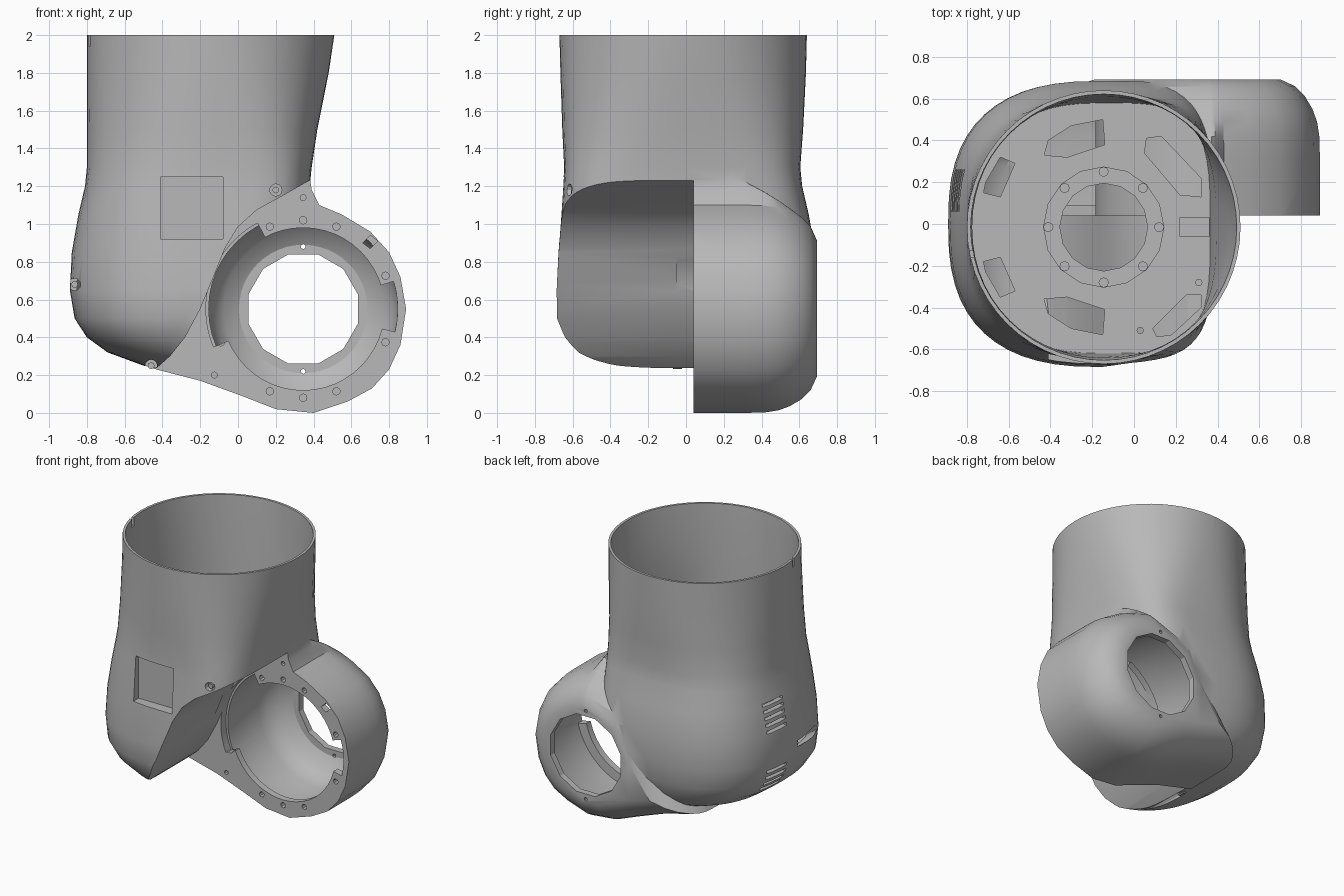
import bpy, bmesh, math

cube = bpy.data.objects.get("Cube")
if cube:
    bpy.data.objects.remove(cube, do_unlink=True)

grey = bpy.data.materials.new("light grey")
grey.use_nodes = True
COLOUR = (0.48, 0.48, 0.48, 1)
grey.diffuse_color = COLOUR
grey.node_tree.nodes["Principled BSDF"].inputs["Base Color"].default_value = COLOUR

HUB_X, HUB_Z, SPLIT = 0.345, 0.55, 0.04
TUBE_X, TUBE_Y = -0.145, -0.015


def loft(name, rings):
    """Closed solid through equal-length rings, capped at both ends."""
    bm = bmesh.new()
    loops = [[bm.verts.new(p) for p in ring] for ring in rings]
    n = len(loops[0])
    for a, b in zip(loops, loops[1:]):
        for i in range(n):
            j = (i + 1) % n
            bm.faces.new((a[i], a[j], b[j], b[i]))
    bm.faces.new(loops[0])
    bm.faces.new(loops[-1])
    bmesh.ops.recalc_face_normals(bm, faces=bm.faces)
    mesh = bpy.data.meshes.new(name)
    bm.to_mesh(mesh)
    bm.free()
    mesh.materials.append(grey)
    obj = bpy.data.objects.new(name, mesh)
    bpy.context.collection.objects.link(obj)
    return obj


def combine(obj, other, operation="DIFFERENCE"):
    """Apply a boolean and remove the second solid."""
    mod = obj.modifiers.new("combine", "BOOLEAN")
    mod.operation, mod.object, mod.solver = operation, other, "EXACT"
    bpy.context.view_layer.objects.active = obj
    bpy.ops.object.modifier_apply(modifier=mod.name)
    bpy.data.objects.remove(other, do_unlink=True)


def prism_y(points, y0, y1):
    return loft("cutter", [[(x, y, z) for x, z in points] for y in (y0, y1)])


def prism_z(points, z0, z1):
    return loft("cutter", [[(x, y, z) for x, y in points] for z in (z0, z1)])


def box(x0, x1, y0, y1, z0, z1):
    return prism_z([(x0, y0), (x1, y0), (x1, y1), (x0, y1)], z0, z1)


def circle(cx, cy, r, n=12, turn=0.0):
    angles = [turn + math.tau * i / n for i in range(n)]
    return [(cx + r * math.cos(a), cy + r * math.sin(a)) for a in angles]


def sector(r0, r1, start, end, n=16):
    angles = [math.radians(start + (end - start) * i / n) for i in range(n + 1)]
    path = [(r1, a) for a in angles] + [(r0, a) for a in reversed(angles)]
    return [(HUB_X + r * math.cos(a), HUB_Z + r * math.sin(a)) for r, a in path]


def hub(profile, n=48, turn=0.0):
    """Solid of revolution around the hub axis from (y, radius) pairs."""
    return loft("hub", [[(x, y, z) for x, z in circle(HUB_X, HUB_Z, r, n, turn)]
                        for y, r in profile])


# Rows: height, left, right, front, back, squareness of the right side
BODY = [(0.2, -0.25, 0.38, -0.40, 0.42, 3), (0.25, -0.50, 0.38, -0.50, 0.50, 3),
        (0.32, -0.69, 0.38, -0.59, 0.58, 3.5), (0.4, -0.80, 0.38, -0.645, 0.63, 4),
        (0.5, -0.865, 0.38, -0.685, 0.665, 4), (0.65, -0.89, 0.38, -0.685, 0.685, 4),
        (0.85, -0.88, 0.38, -0.675, 0.685, 4), (1.05, -0.845, 0.38, -0.66, 0.65, 4),
        (1.2, -0.81, 0.38, -0.65, 0.615, 4), (1.3, -0.80, 0.39, -0.645, 0.605, 3.6),
        (1.5, -0.80, 0.42, -0.655, 0.62, 2.8), (1.8, -0.80, 0.48, -0.665, 0.635, 2.2),
        (2.0, -0.80, 0.51, -0.67, 0.64, 2)]


def section(row, inset, z=None, n=56):
    """Rounded outline, blunter on the right of the tube axis than on the left."""
    height, x0, x1, y0, y1, right_power = row
    cy = (y0 + y1) / 2
    ring = []
    for i in range(n):
        c, s = math.cos(math.tau * i / n), math.sin(math.tau * i / n)
        power = right_power if c > 0 else 2 + (right_power - 2) * 0.3
        half = (x1 - TUBE_X if c > 0 else TUBE_X - x0) - inset
        ring.append((TUBE_X + half * math.copysign(abs(c) ** (2 / power), c),
                     cy + ((y1 - y0) / 2 - inset) * math.copysign(abs(s) ** (2 / power), s),
                     height if z is None else z))
    return ring


# Outer body and neck
housing = loft("joint_housing", [section(r, 0) for r in BODY])

# Rounded rear housing; its upper shoulder tucks in towards the back
outline = [(0.375, 1.28), (0.39, 1.18), (0.43, 1.1), (0.55, 1.05), (0.70, 0.96), (0.80, 0.85),
           (0.86, 0.72), (0.89, 0.55), (0.86, 0.36), (0.80, 0.23), (0.71, 0.13), (0.58, 0.06),
           (0.40, 0.0), (0.20, 0.02), (0.02, 0.09), (-0.2, 0.17), (-0.47, 0.24),
           (-0.55, 0.6), (-0.3, 1.25)]


def rear_ring(y, scale, limit):
    ring = []
    for x, z in outline:
        dx, dz = x - HUB_X, z - HUB_Z
        k = scale * (min(1, limit / math.hypot(dx, dz)) if dz > 0.01 else 1)
        ring.append((HUB_X + dx * k, y, HUB_Z + dz * k))
    return ring


rear = loft("rear", [rear_ring(*row) for row in (
    (SPLIT, 1, 1.2), (0.2, 1, 0.73), (0.32, 1, 0.67), (0.42, 0.995, 0.62), (0.49, 0.975, 0.59),
    (0.55, 0.935, 0.57), (0.61, 0.87, 0.56), (0.66, 0.78, 0.56), (0.693, 0.65, 0.56))])
combine(housing, rear, "UNION")

# Swept cut that clears the front of the hub
sweep = [(0.42, 1.25), (0.36, 1.22), (0.22, 1.14), (0.1, 1.075), (0.0, 0.985), (-0.07, 0.87),
         (-0.13, 0.72), (-0.2, 0.55), (-0.28, 0.4), (-0.36, 0.3), (-0.45, 0.22), (-0.5, 0.1)]
corner = [(1.2, -0.1), (1.2, 1.25)]
combine(housing, prism_y(sweep + corner, -1, SPLIT))

# Body hollow, leaving the sweep wall, hub wall, webs and pocket backing
hollow = loft("hollow", [section(BODY[1], 0.06, 0.29)]
              + [section(r, 0.035) for r in BODY[2:8]] + [section(BODY[8], 0.035, 1.22)])
combine(hollow, prism_y([(x - 0.035, z + 0.02) for x, z in sweep]
                        + [(1.2, -0.1), (1.2, 1.27)], -1, SPLIT + 0.001))
combine(hollow, hub([(-0.1, 0.53), (0.9, 0.53)]))
webs = [[(-0.5, 0.1), (-0.42, 0.26), (-0.16, 0.42), (0.1, 0.4), (0.1, 0.1)],
        [(0.08, 0.98), (0.14, 1.09), (0.36, 1.23), (0.6, 1.23), (0.5, 0.9)]]
for web in webs:
    combine(hollow, prism_y(web, SPLIT - 0.01, 0.09))
combine(hollow, box(-0.45, -0.04, -0.8, -0.54, 0.88, 1.3))
combine(housing, hollow)

# Open neck above the floor plate
neck = [section(BODY[9], 0.025, 1.26)] + [section(r, 0.025) for r in BODY[10:12]]
neck += [section(BODY[12], 0.018), section(BODY[12], 0.018, 2.1)]
combine(housing, loft("neck", neck))

# Hub cavity, flange gaps and rear opening
combine(housing, hub([(-0.1, 0.43), (0.09, 0.43), (0.0901, 0.5), (0.46, 0.5),
                      (0.54, 0.47), (0.6, 0.42), (0.645, 0.34)]))
combine(housing, hub([(0.5, 0.3), (0.9, 0.3)], 12, math.pi / 12))
for start, end, reach in ((118, 203, 0.515), (-14, 17, 0.5)):
    combine(housing, prism_y(sector(0.4, reach, start, end), -0.05, 0.1))

# Flange bolt holes and rear pin holes
for angle in (90, 68, 112, 22, -22, -68, -90, -112, -158):
    a = math.radians(angle)
    x, z = HUB_X + 0.47 * math.cos(a), HUB_Z + 0.47 * math.sin(a)
    combine(housing, prism_y(circle(x, z, 0.02, 8), 0, 0.085))
for x, z in ((-0.125, 0.2), (0.345, 1.14)):
    combine(housing, prism_y(circle(x, z, 0.016, 8), 0, 0.085))
for side in (-1, 1):
    combine(housing, prism_y(circle(HUB_X, HUB_Z + side * 0.33, 0.013, 8), 0.4, 0.8))
combine(housing, prism_y([(0.66, 0.9), (0.70, 0.87), (0.74, 0.91), (0.70, 0.94)], 0, 0.1))

# Raised ring, centre hole and bolts on the floor plate
combine(housing, prism_z(circle(TUBE_X, TUBE_Y, 0.29, 16), 1.24, 1.285), "UNION")
combine(housing, prism_z(circle(TUBE_X, TUBE_Y, 0.21, 16), 1.15, 1.35))
for i in range(8):
    a = math.pi * i / 4
    spot = circle(TUBE_X + 0.265 * math.cos(a), TUBE_Y + 0.265 * math.sin(a), 0.022, 8)
    combine(housing, prism_z(spot, 1.265, 1.35))

# Floor plate slots
large = [(-0.43, 0.33), (-0.41, 0.4), (-0.3, 0.47), (-0.15, 0.5), (-0.14, 0.38), (-0.32, 0.32)]
small = [(-0.72, 0.15), (-0.71, 0.2), (-0.64, 0.32), (-0.57, 0.29), (-0.64, 0.13)]
slots = [large, small] + [[(x, 2 * TUBE_Y - y) for x, y in s] for s in (large, small)]
slots += [[(0.05, 0.34), (0.06, 0.41), (0.13, 0.42), (0.32, 0.22), (0.32, 0.13), (0.22, 0.14)],
          [(0.09, -0.5), (0.11, -0.54), (0.18, -0.53), (0.32, -0.4), (0.32, -0.34), (0.25, -0.34)],
          circle(0.03, -0.51, 0.015, 8), circle(0.31, -0.28, 0.015, 8)]
for slot in slots:
    combine(housing, prism_z(slot, 1.2, 1.3))
combine(housing, box(0.22, 0.36, -0.06, 0.03, 1.245, 1.3))

# Square front pocket
combine(housing, box(-0.41, -0.08, -0.8, -0.59, 0.92, 1.25))

# Screw channels with screws seated inside
for x, z, end in ((-0.865, 0.68, -0.05), (-0.46, 0.25, -0.05), (0.2, 1.18, -0.59)):
    combine(housing, prism_y(circle(x, z, 0.032, 12), -1, end))
    screw = prism_y(circle(x, z, 0.018, 8), end - 0.02, end + 0.03)
    screw.name = "screw"

# Side vents
for base, count in ((0.86, 5), (0.42, 4)):
    for i in range(count):
        z = base + i * 0.048
        combine(housing, box(-0.97, -0.72, 0.06, 0.26, z, z + 0.022))

# Rim notch
combine(housing, box(-0.85, -0.7, -0.16, -0.13, 1.94, 2.1))

# Smooth curved walls, keep machined edges crisp
bpy.ops.object.select_all(action="DESELECT")
housing.select_set(True)
bpy.context.view_layer.objects.active = housing
bpy.ops.object.shade_smooth_by_angle(angle=math.radians(28))
